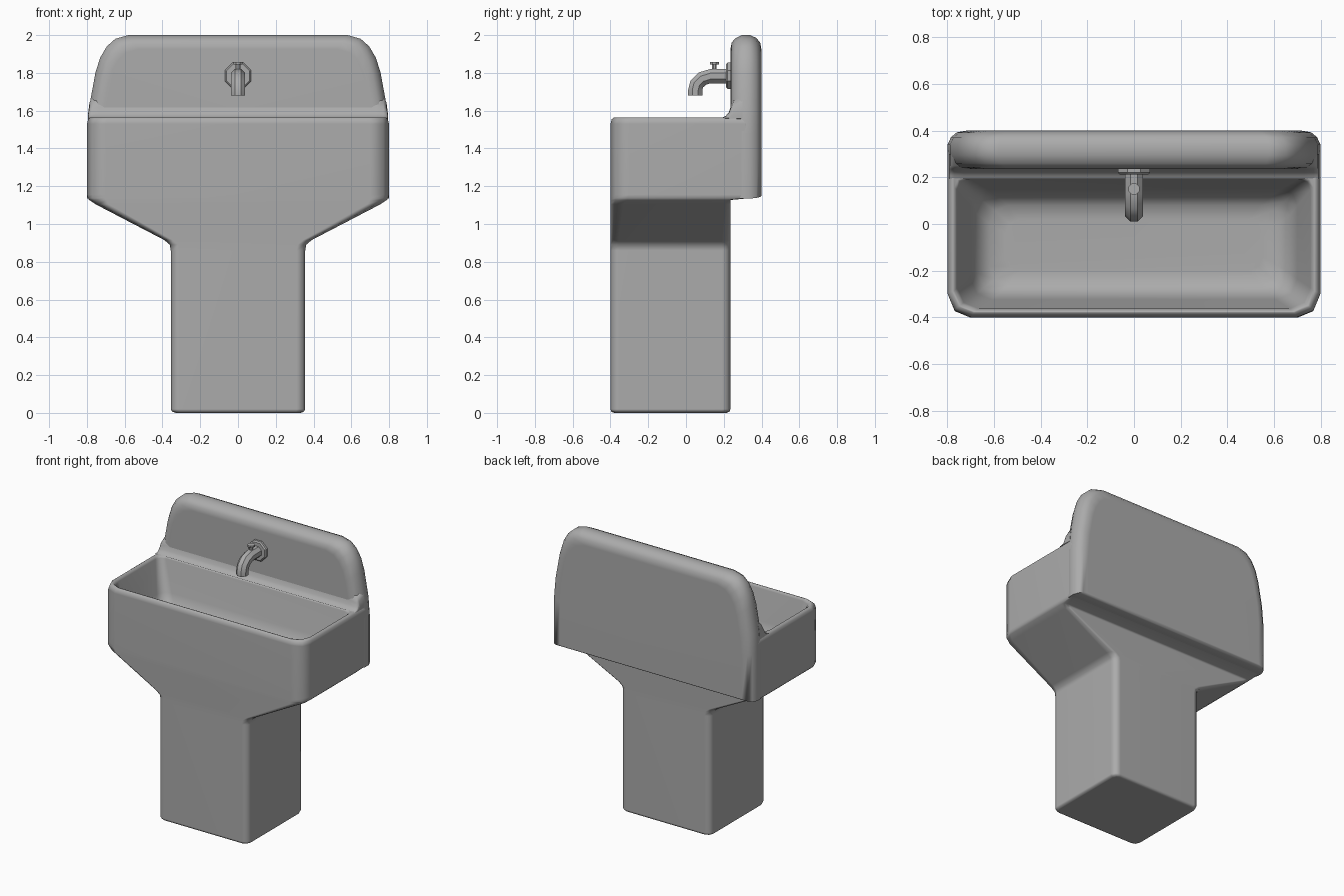
import bpy, bmesh, math
from mathutils import Vector

cube = bpy.data.objects.get("Cube")
if cube:
    bpy.data.objects.remove(cube, do_unlink=True)

GREY = (0.41, 0.41, 0.41, 1)
grey = bpy.data.materials.new("grey ceramic")
grey.use_nodes = True
grey.diffuse_color = GREY
grey.node_tree.nodes["Principled BSDF"].inputs["Base Color"].default_value = GREY


def loft(name, rings, angle=50):
    """Skin a list of closed rings and cap both ends."""
    bm = bmesh.new()
    loops = [[bm.verts.new(p) for p in ring] for ring in rings]
    n = len(loops[0])
    for a, b in zip(loops, loops[1:]):
        for i in range(n):
            j = (i + 1) % n
            bm.faces.new((a[i], a[j], b[j], b[i]))
    bm.faces.new(loops[0])
    bm.faces.new(loops[-1])
    bmesh.ops.recalc_face_normals(bm, faces=bm.faces)
    mesh = bpy.data.meshes.new(name)
    bm.to_mesh(mesh)
    bm.free()
    mesh.materials.append(grey)
    obj = bpy.data.objects.new(name, mesh)
    bpy.context.collection.objects.link(obj)
    bpy.ops.object.select_all(action="DESELECT")
    obj.select_set(True)
    bpy.context.view_layer.objects.active = obj
    bpy.ops.object.shade_smooth_by_angle(angle=math.radians(angle))
    weighted = obj.modifiers.new("even shading", "WEIGHTED_NORMAL")
    weighted.keep_sharp = True
    return obj


def rounded_rect(z, hw, y0, y1, rf, rb, steps=2):
    """Horizontal rounded rectangle with front and back corner radii."""
    pts = []
    for sx, cy, r, start in ((1, y1, rb, 0), (-1, y1, rb, 90), (-1, y0, rf, 180), (1, y0, rf, 270)):
        sy = 1 if cy == y1 else -1
        for i in range(steps + 1):
            a = math.radians(start + 90 * i / steps)
            pts.append((sx * (hw - r) + r * math.cos(a), cy - sy * r + r * math.sin(a), z))
    return pts


def circle(center, u, v, r, sides=8):
    c, u, v = Vector(center), Vector(u), Vector(v)
    angles = [2 * math.pi * (i + 0.5) / sides for i in range(sides)]
    return [c + r * (u * math.cos(a) + v * math.sin(a)) for a in angles]


# Pedestal, flare, basin wall, rim and hollow as one skin
sections = [
    (0, 0.33, -0.38, 0.215, 0.03, 0.03),
    (0.006, 0.348, -0.395, 0.23, 0.04, 0.04),
    (0.02, 0.356, -0.4, 0.235, 0.045, 0.045),
    (0.86, 0.356, -0.4, 0.235, 0.045, 0.045),
    (0.89, 0.361, -0.4, 0.235, 0.045, 0.045),
    (0.915, 0.39, -0.4, 0.235, 0.045, 0.045),
    (1.105, 0.755, -0.4, 0.235, 0.07, 0.03),
    (1.127, 0.787, -0.4, 0.235, 0.09, 0.03),
    (1.137, 0.795, -0.4, 0.34, 0.09, 0.03),
    (1.155, 0.799, -0.4, 0.34, 0.1, 0.03),
    (1.53, 0.799, -0.4, 0.34, 0.1, 0.03),
    (1.555, 0.793, -0.393, 0.33, 0.1, 0.03),
    (1.565, 0.78, -0.38, 0.32, 0.09, 0.03),
    (1.565, 0.77, -0.375, 0.205, 0.09, 0.05),
    (1.55, 0.757, -0.363, 0.195, 0.09, 0.05),
    (1.34, 0.7, -0.325, 0.15, 0.09, 0.07),
    (1.27, 0.67, -0.3, 0.12, 0.09, 0.08),
    (1.235, 0.62, -0.26, 0.08, 0.08, 0.08),
    (1.225, 0.55, -0.2, 0.02, 0.06, 0.06),
]
loft("basin_and_pedestal", [rounded_rect(*s) for s in sections], 60)

# Backsplash: tapered outline stacked in depth with rounded edges
half = [(0.8, 1.135), (0.8, 1.48), (0.788, 1.62), (0.755, 1.8), (0.73, 1.88),
        (0.695, 1.94), (0.65, 1.98), (0.58, 2)]
outline = half + [(-x, z) for x, z in reversed(half)]


def panel_ring(y, inset):
    return [(x * (1 - inset / 0.8), y, 1.135 + 0.2 * inset + (z - 1.135) * (1 - 1.2 * inset / 0.865))
            for x, z in outline]


depths = [(0.235, 0.075), (0.242, 0.04), (0.26, 0.017), (0.295, 0), (0.34, 0),
          (0.372, 0.015), (0.393, 0.04), (0.4, 0.08)]
loft("backsplash", [panel_ring(y, d) for y, d in depths])

# Cove blending the rim into the backsplash, rounded off at both ends
cove = [(0.192, 1.564), (0.21, 1.572), (0.226, 1.59), (0.236, 1.62), (0.25, 1.66), (0.3, 1.7), (0.3, 1.55)]
loft("rim_cove", [[(x, y, 1.56 + (z - 1.56) * s) for y, z in cove]
                  for x, s in ((-0.793, 0.2), (-0.786, 0.6), (-0.77, 0.85), (-0.73, 1),
                               (0.73, 1), (0.77, 0.85), (0.786, 0.6), (0.793, 0.2))], 70)

X, Y, Z = (1, 0, 0), (0, 1, 0), (0, 0, 1)

# Tap wall plate
loft("tap_wall_plate", [circle((0, y, 1.785), X, Z, r)
                        for y, r in ((0.25, 0.075), (0.22, 0.075), (0.212, 0.066))], 30)

# Tap spout: octagonal tube swept along a bend
path = [(0.24, 1.783, 0), (0.13, 1.783, 0), (0.085, 1.769, 30),
        (0.057, 1.741, 62), (0.049, 1.71, 90), (0.049, 1.681, 90)]
spout = []
for y, z, bend in path:
    a = math.radians(bend)
    spout.append(circle((0, y, z), X, (0, -math.sin(a), math.cos(a)), 0.041))
loft("tap_spout", spout, 40)

# Tap handle: stem and flat knob
loft("tap_stem", [circle((0, 0.15, z), X, Y, 0.013) for z in (1.8, 1.85)], 30)
loft("tap_knob", [circle((0, 0.15, z), X, Y, 0.026) for z in (1.844, 1.857)], 30)
